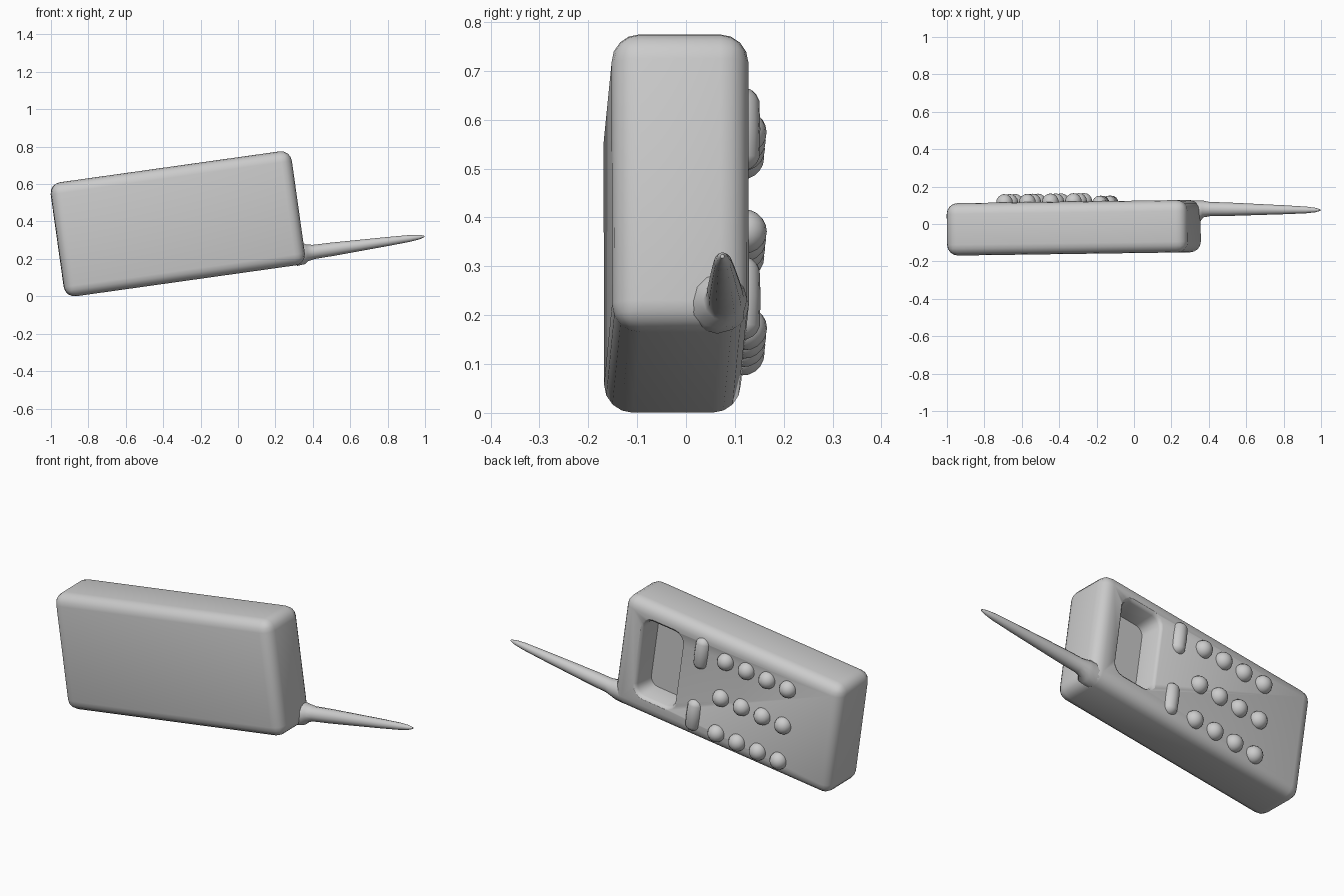
import bpy, bmesh
from math import radians, pi, cos, sin
from mathutils import Matrix, Vector

cube = bpy.data.objects.get("Cube")
if cube:
    bpy.data.objects.remove(cube, do_unlink=True)

grey = bpy.data.materials.new("light_grey")
grey.use_nodes = True
COLOUR = (0.6, 0.6, 0.6, 1)
grey.diffuse_color = COLOUR
grey.node_tree.nodes["Principled BSDF"].inputs["Base Color"].default_value = COLOUR

# Handset frame: x along the length, y through the thickness, z across the width
LENGTH, DEPTH, WIDTH = 1.30, 0.28, 0.615
FACE = DEPTH / 2
POSE = (Matrix.Translation((-0.322, -0.02, 0.3875))
        @ Matrix.Rotation(radians(0.8), 4, 'Z') @ Matrix.Rotation(radians(-8), 4, 'Y'))


def make(name, bm):
    """Turn a bmesh in the handset frame into a posed, smooth object."""
    bmesh.ops.recalc_face_normals(bm, faces=bm.faces)
    bm.transform(POSE)
    mesh = bpy.data.meshes.new(name)
    bm.to_mesh(mesh)
    bm.free()
    mesh.materials.append(grey)
    obj = bpy.data.objects.new(name, mesh)
    bpy.context.collection.objects.link(obj)
    return obj


def smooth(obj, angle=35):
    bpy.ops.object.select_all(action='DESELECT')
    obj.select_set(True)
    bpy.context.view_layer.objects.active = obj
    bpy.ops.object.shade_smooth_by_angle(angle=radians(angle))


def loft(loops):
    """Skin equal-sized loops of points and cap both ends."""
    bm = bmesh.new()
    rings = [[bm.verts.new(p) for p in loop] for loop in loops]
    n = len(rings[0])
    for a, b in zip(rings, rings[1:]):
        for i in range(n):
            j = (i + 1) % n
            bm.faces.new((a[i], a[j], b[j], b[i]))
    bm.faces.new(rings[0])
    bm.faces.new(rings[-1])
    return bm


def rounded_rect(cx, cz, w, h, r, y, steps=5):
    pts = []
    for k, (sx, sz) in enumerate([(1, 1), (-1, 1), (-1, -1), (1, -1)]):
        for i in range(steps):
            a = (k + i / (steps - 1)) * pi / 2
            pts.append((cx + sx * (w / 2 - r) + r * cos(a), y,
                        cz + sz * (h / 2 - r) + r * sin(a)))
    return pts


# Body: rounded block
bm = bmesh.new()
bmesh.ops.create_cube(bm, size=1, matrix=Matrix.Diagonal((LENGTH, DEPTH, WIDTH, 1)))
bmesh.ops.bevel(bm, geom=bm.edges[:], offset=0.058, segments=4, profile=0.5, affect='EDGES')
body = make("body", bm)

# Screen recess: flared at the lip, straight down to the floor
section = [(0.05, 0.04), (0.02, 0.0), (-0.015, -0.016), (-0.13, -0.03)]
cutter = make("screen_cutter", loft(
    [rounded_rect(0.405, 0.01, 0.23 + g, 0.42 + g, 0.05 + g / 2, FACE + y)
     for y, g in [(0.02, 0.034), (0.0, 0.03), (-0.006, 0.012), (-0.018, 0.0), (-0.13, -0.01)]]))
cutter.hide_render = True
cutter.hide_set(True)
cut = body.modifiers.new("screen_recess", 'BOOLEAN')
cut.object, cut.operation, cut.solver = cutter, 'DIFFERENCE', 'EXACT'
bpy.context.view_layer.objects.active = body
bpy.ops.object.modifier_apply(modifier=cut.name)
bpy.data.objects.remove(cutter, do_unlink=True)
smooth(body)

# Antenna: tapered spike with a flared root
profile = [(0.60, 0.062), (0.645, 0.058), (0.665, 0.045), (0.70, 0.038), (0.80, 0.036),
           (0.95, 0.030), (1.10, 0.024), (1.22, 0.018), (1.27, 0.012), (1.297, 0.004)]
loops = []
for u, r in profile:
    y = 0.092 - 0.016 * (u - 0.6) / 0.7 - max(0, r - 0.045)
    loops.append([(u, y + r * cos(a), -0.25 + r * sin(a))
                  for a in (2 * pi * i / 12 for i in range(12))])
smooth(make("antenna", loft(loops)), 60)


def button(name, u, v, radius, rise, stretch=0.0):
    """Domed key; stretch pulls its halves apart into a capsule."""
    bm = bmesh.new()
    bmesh.ops.create_uvsphere(bm, u_segments=16, v_segments=10, radius=radius)
    for p in bm.verts:
        if abs(p.co.z) > 1e-5:
            p.co.z += stretch if p.co.z > 0 else -stretch
    bm.transform(Matrix.Translation((u, FACE + rise - radius, v)))
    smooth(make(name, bm), 60)


# Keypad: three rows of four keys
for row, v in enumerate((0.185, -0.02, -0.22)):
    for col in range(4):
        button(f"key_{row + 1}_{col + 1}", 0.026 - 0.124 * col, v, 0.045, 0.045)

# Function keys: two capsules beside the screen
button("upper_function_key", 0.172, 0.171, 0.04, 0.03, 0.047)
button("lower_function_key", 0.172, -0.178, 0.04, 0.03, 0.047)
